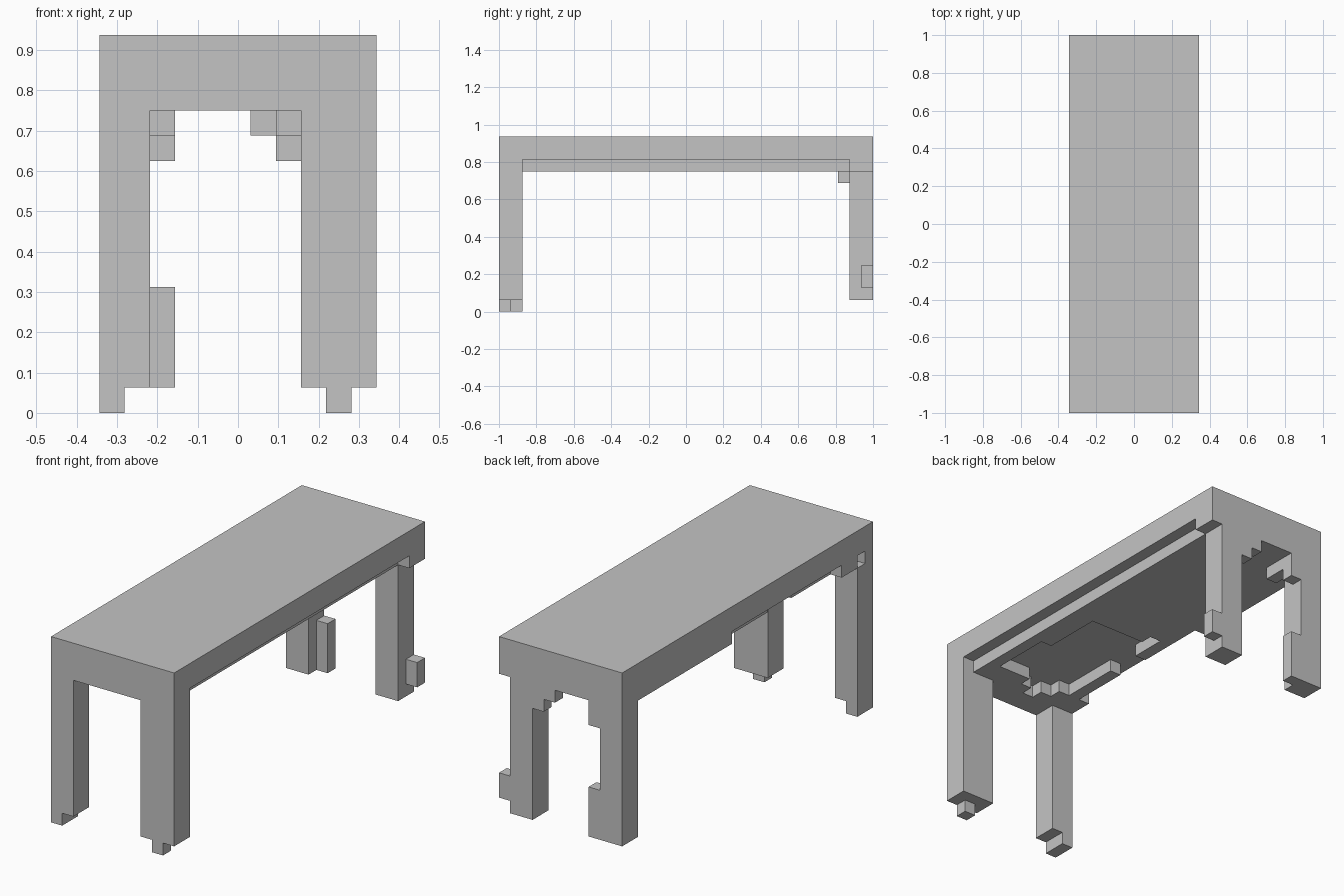
import bpy
import bmesh
from mathutils import Vector

old = bpy.data.objects.get("Cube")
if old:
    bpy.data.objects.remove(old)

U = 1 / 16                      # one block
ORIGIN = Vector((-5.5, -16, 0))  # grid corner, in blocks

grey = bpy.data.materials.new("plain_grey")
grey.use_nodes = True
colour = (0.55, 0.55, 0.55, 1)
grey.diffuse_color = colour
grey.node_tree.nodes["Principled BSDF"].inputs["Base Color"].default_value = colour


def box(x, y, z):
    """All grid blocks inside the given (start, end) ranges."""
    return {(i, j, k) for i in range(*x) for j in range(*y) for k in range(*z)}


def part(name, cells):
    """Turn a set of blocks into one object with only its outer faces."""
    bm = bmesh.new()
    for cell in cells:
        for axis in range(3):
            for side in (0, 1):
                step = [0, 0, 0]
                step[axis] = 2 * side - 1
                if tuple(c + s for c, s in zip(cell, step)) in cells:
                    continue
                a, b = (axis + 1) % 3, (axis + 2) % 3
                ring = [(0, 0), (1, 0), (1, 1), (0, 1)]
                verts = []
                for u, v in ring if side else reversed(ring):
                    p = Vector(cell)
                    p[axis] += side
                    p[a] += u
                    p[b] += v
                    verts.append(bm.verts.new((p + ORIGIN) * U))
                bm.faces.new(verts)
    bmesh.ops.remove_doubles(bm, verts=bm.verts[:], dist=U / 10)
    bmesh.ops.dissolve_limit(bm, angle_limit=0.01, verts=bm.verts[:], edges=bm.edges[:])
    mesh = bpy.data.meshes.new(name)
    bm.to_mesh(mesh)
    bm.free()
    mesh.materials.append(grey)
    obj = bpy.data.objects.new(name, mesh)
    bpy.context.collection.objects.link(obj)
    return obj


# Flat slab
part("table_top", box((0, 11), (0, 32), (13, 15)))

# Worn layer below the slab: a full sheet with a ragged hollow taken out
layer = box((0, 11), (0, 32), (12, 13))
hollows = [
    ((10, 11), (2, 30)),                      # groove along the left edge
    ((0, 1), (1, 2)), ((0, 1), (4, 18)),      # chips in the right edge
    ((1, 2), (9, 12)),
    ((2, 3), (4, 15)), ((3, 4), (3, 14)), ((4, 5), (2, 14)),
    ((5, 6), (3, 14)), ((6, 8), (4, 14)), ((8, 9), (4, 9)),
]
for x, y in hollows:
    layer -= box(x, y, (12, 13))
part("underside_layer", layer)

# Front legs with broken feet
part("front_right_leg", box((0, 2), (0, 2), (1, 12)) | box((0, 1), (0, 2), (0, 1)))
part("front_left_leg", box((8, 11), (0, 2), (1, 12)) | box((9, 10), (0, 1), (0, 1)))

# Back legs with bumps
part("back_right_leg", box((0, 2), (30, 32), (1, 12)) | box((2, 3), (31, 32), (1, 5)))
part("back_left_leg", box((8, 10), (30, 32), (1, 12)) | box((10, 11), (31, 32), (2, 4)))

# Stepped brackets beside the back legs
part("back_right_bracket", box((2, 3), (29, 32), (11, 12)) | box((2, 3), (31, 32), (10, 11)))
part("back_left_bracket", box((7, 8), (29, 32), (11, 12)) | box((7, 8), (31, 32), (10, 11))
     | box((6, 7), (31, 32), (11, 12)))
